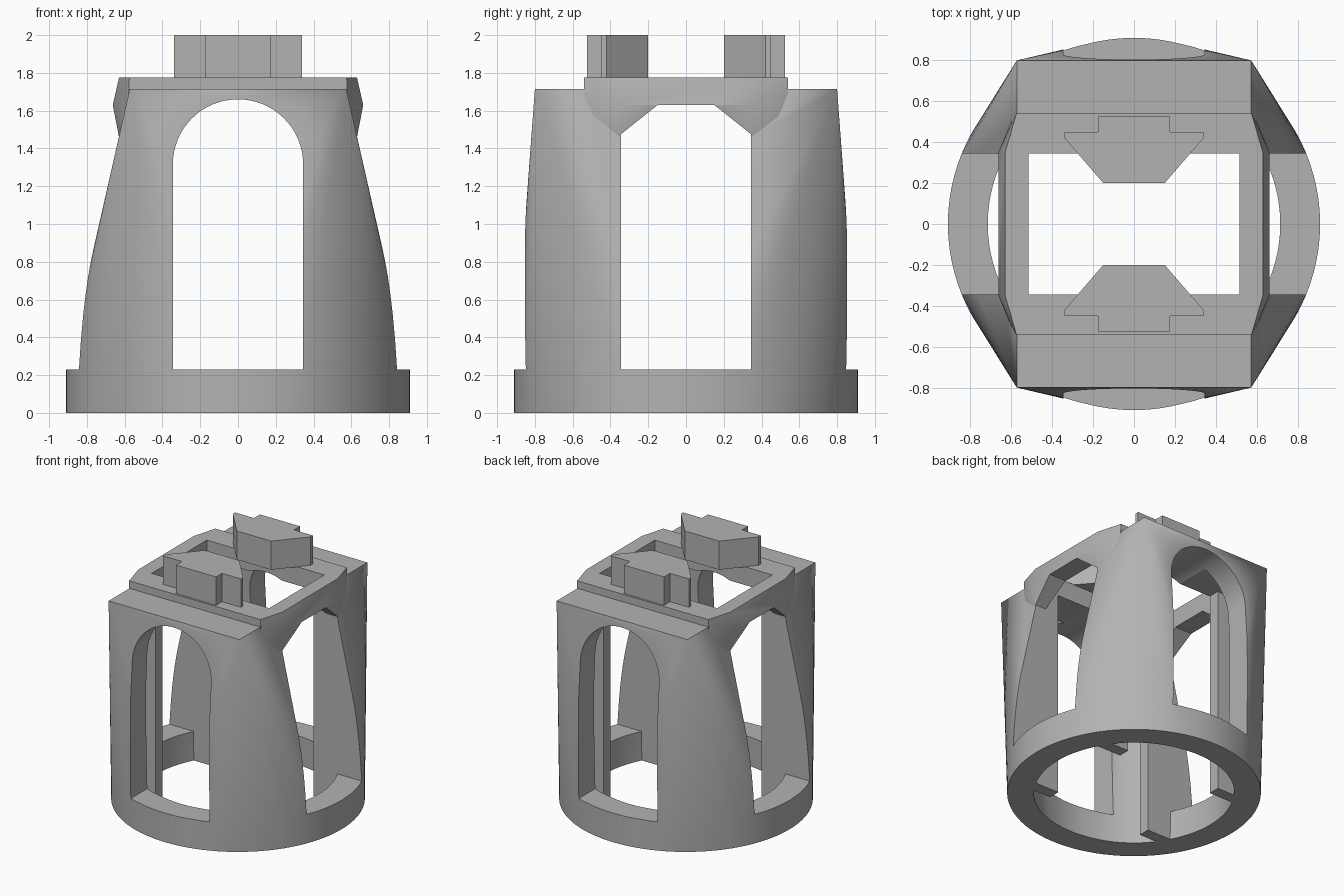
import bpy, bmesh
from math import sin, cos, pi, radians

cube = bpy.data.objects.get("Cube")
if cube:
    bpy.data.objects.remove(cube, do_unlink=True)

SIDES = (-1, 1)
grey = bpy.data.materials.new("plain grey")
grey.use_nodes = True
colour = (0.45, 0.45, 0.45, 1)
grey.diffuse_color = colour
grey.node_tree.nodes["Principled BSDF"].inputs["Base Color"].default_value = colour


def finish(name, bm):
    bmesh.ops.recalc_face_normals(bm, faces=bm.faces)
    mesh = bpy.data.meshes.new(name)
    bm.to_mesh(mesh)
    bm.free()
    mesh.materials.append(grey)
    obj = bpy.data.objects.new(name, mesh)
    bpy.context.collection.objects.link(obj)
    return obj


def hull(name, points):
    bm = bmesh.new()
    for p in points:
        bm.verts.new(p)
    res = bmesh.ops.convex_hull(bm, input=bm.verts)
    loose = [v for v in bm.verts if not v.link_faces]
    bmesh.ops.delete(bm, geom=loose, context='VERTS')
    bmesh.ops.dissolve_limit(bm, angle_limit=radians(0.1),
                             verts=bm.verts, edges=bm.edges)
    return finish(name, bm)


def prism(name, outline, z0, z1):
    bm = bmesh.new()
    face = bm.faces.new([bm.verts.new((x, y, z0)) for x, y in outline])
    res = bmesh.ops.extrude_face_region(bm, geom=[face])
    top = [g for g in res["geom"] if isinstance(g, bmesh.types.BMVert)]
    bmesh.ops.translate(bm, verts=top, vec=(0, 0, z1 - z0))
    return finish(name, bm)


def circle(r, z, n=96):
    return [(r * cos(2 * pi * i / n), r * sin(2 * pi * i / n), z) for i in range(n)]


def mirrored(x, y, z):
    return [(sx * x, sy * y, z) for sx in SIDES for sy in SIDES]


def combine(target, tool, operation):
    mod = target.modifiers.new(operation, 'BOOLEAN')
    mod.operation = operation
    mod.solver = 'EXACT'
    mod.object = tool
    tool.hide_render = True
    bpy.context.view_layer.objects.active = target
    bpy.ops.object.modifier_apply(modifier=mod.name)
    bpy.data.objects.remove(tool, do_unlink=True)


# Round base blending into a rectangular top
body = hull("body", circle(0.91, 0) + circle(0.91, 0.23) + mirrored(0.573, 0.8, 1.715))

# Raised top plate with bulging sides
plate = hull("top_plate", mirrored(0.575, 0.54, 1.775) + mirrored(0.63, 0.35, 1.775)
             + mirrored(0.663, 0.35, 1.63) + mirrored(0.63, 0.35, 1.46)
             + mirrored(0.585, 0.54, 1.55))
combine(body, plate, 'UNION')

# Hollow interior and the rectangular opening above it
cavity = hull("cavity", circle(0.715, -0.1) + circle(0.715, 0.23)
              + mirrored(0.515, 0.62, 1.63))
combine(body, cavity, 'DIFFERENCE')
opening = hull("top_opening", mirrored(0.515, 0.345, 1.5) + mirrored(0.515, 0.345, 1.9))
combine(body, opening, 'DIFFERENCE')

# Arched windows through front and back
W = 0.345
arch = [(-W, 0.23), (W, 0.23)]
arch += [(W * cos(pi * i / 32), 1.315 + W * sin(pi * i / 32)) for i in range(33)]
arch_cut = hull("arch_cutter", [(x, y, z) for x, z in arch for y in SIDES])
combine(body, arch_cut, 'DIFFERENCE')

# Chamfered windows through both sides
side = [(s * y, z) for s in SIDES for y, z in ((W, 0.23), (W, 1.475), (0.15, 1.63))]
side_cut = hull("side_cutter", [(x, y, z) for y, z in side for x in SIDES])
combine(body, side_cut, 'DIFFERENCE')

# Upright ribs inside the four legs
for sx in SIDES:
    for sy in SIDES:
        hull(f"rib_{'left' if sx > 0 else 'right'}_{'back' if sy > 0 else 'front'}",
             [(sx * x, sy * y, z) for y in (W, 0.435)
              for x, z in ((0.42, 0), (0.72, 0), (0.72, 0.23), (0.42, 1.65), (0.55, 1.65))])

# Pair of clamping jaws on top
half = [(0.15, 0.2), (0.34, 0.42), (0.34, 0.45), (0.175, 0.45), (0.175, 0.525)]
for sy, name in ((-1, "front_jaw"), (1, "back_jaw")):
    outline = [(x, sy * y) for x, y in half] + [(-x, sy * y) for x, y in reversed(half)]
    prism(name, outline, 1.773, 2.0)

# Smooth curved surfaces, crisp edges
bpy.ops.object.select_all(action='DESELECT')
body.select_set(True)
bpy.context.view_layer.objects.active = body
bpy.ops.object.shade_smooth_by_angle(angle=radians(20))
